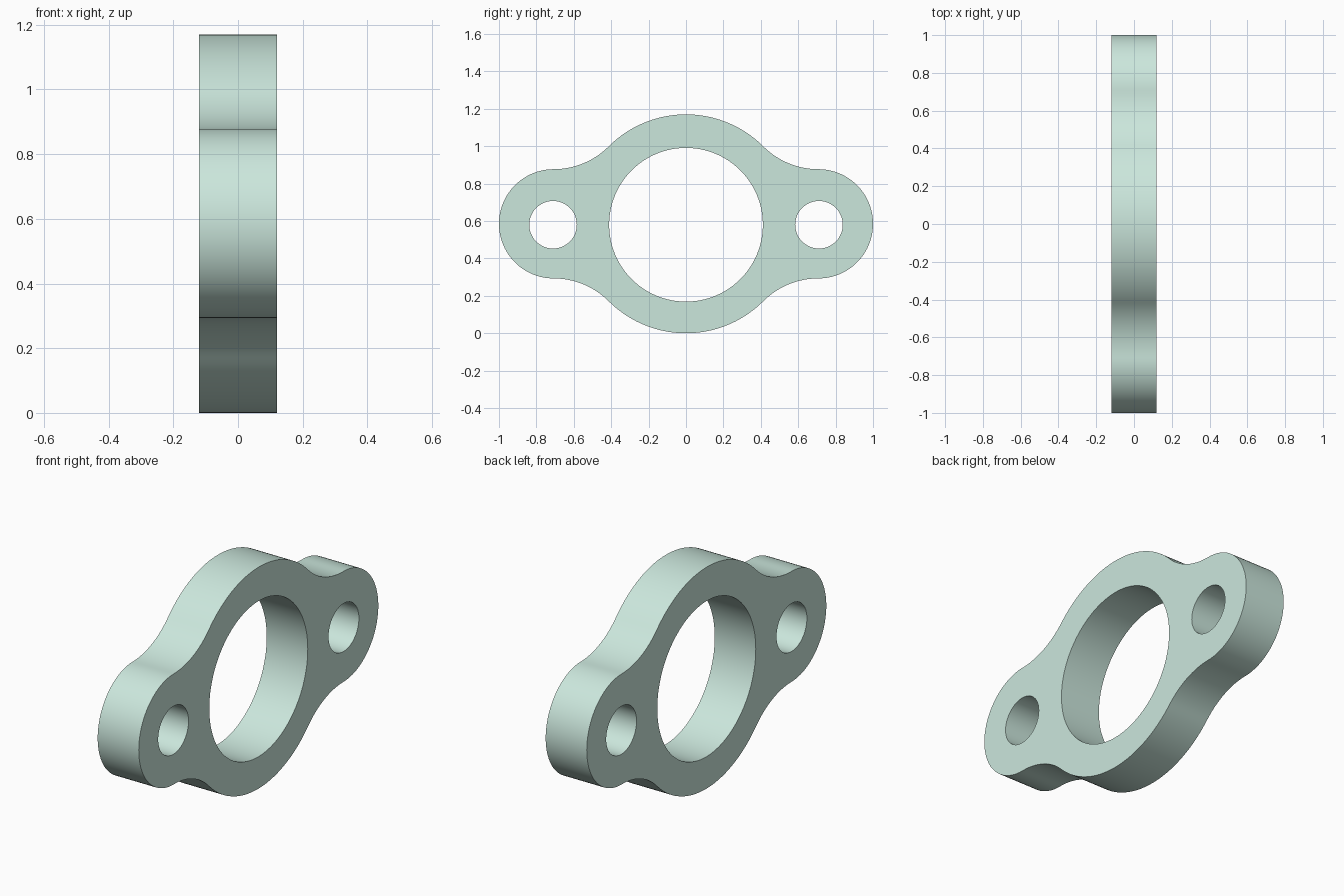
import bpy, bmesh
from math import cos, sin, pi, atan2, sqrt

if "Cube" in bpy.data.objects:
    bpy.data.objects.remove(bpy.data.objects["Cube"])

HALF = 0.12                      # half thickness along x
MID, HOLE_MID = 0.585, 0.58      # heights of outline and hole centres
R_BODY, R_EAR, EAR_Y = 0.585, 0.292, 0.708


def arc(cy, cz, r, a0, a1, n):
    """Points on an arc in the yz plane, end point left out."""
    return [(cy + r * cos(a0 + (a1 - a0) * i / n),
             cz + r * sin(a0 + (a1 - a0) * i / n)) for i in range(n)]


# Concave fillet sits directly above the ear centre, tangent to ear and body
r_fil = (EAR_Y**2 + R_EAR**2 - R_BODY**2) / (2 * (R_BODY - R_EAR))
fil_z = R_EAR + r_fil
touch = atan2(fil_z, EAR_Y)

# Quarter outline from ear tip to top of body, then mirrored twice
quarter = (arc(EAR_Y, 0, R_EAR, 0, pi / 2, 24)
           + arc(EAR_Y, fil_z, r_fil, -pi / 2, touch - pi, 16)
           + arc(0, 0, R_BODY, touch, pi / 2, 20) + [(0, R_BODY)])
half = quarter + [(-y, z) for y, z in reversed(quarter[:-1])]
outline = half + [(y, -z) for y, z in reversed(half[1:-1])]
outline = [(y, z + MID) for y, z in outline]

loops = [outline, arc(0, HOLE_MID, 0.411, 0, 2 * pi, 96)]
for side in (-1, 1):
    loops.append(arc(side * 0.711, HOLE_MID, 0.127, 0, 2 * pi, 48))

# Fill the profile around its holes and extrude it to thickness
bm = bmesh.new()
for pts in loops:
    vs = [bm.verts.new((-HALF, y, z)) for y, z in pts]
    for i, v in enumerate(vs):
        bm.edges.new((v, vs[(i + 1) % len(vs)]))
bmesh.ops.triangle_fill(bm, edges=bm.edges[:], use_beauty=True, normal=(1, 0, 0))
ext = bmesh.ops.extrude_face_region(bm, geom=bm.faces[:], use_keep_orig=True)
moved = [g for g in ext["geom"] if isinstance(g, bmesh.types.BMVert)]
bmesh.ops.translate(bm, verts=moved, vec=(2 * HALF, 0, 0))
bmesh.ops.recalc_face_normals(bm, faces=bm.faces[:])

mesh = bpy.data.meshes.new("flange_plate")
bm.to_mesh(mesh)
bm.free()
plate = bpy.data.objects.new("flange_plate", mesh)
bpy.context.collection.objects.link(plate)

# Pale green finish
mat = bpy.data.materials.new("pale_green")
mat.diffuse_color = (0.60, 0.80, 0.72, 1)
mat.use_nodes = True
mat.node_tree.nodes["Principled BSDF"].inputs["Base Color"].default_value = mat.diffuse_color
mesh.materials.append(mat)

bpy.context.view_layer.objects.active = plate
plate.select_set(True)
bpy.ops.object.shade_smooth_by_angle(angle=pi / 6)
